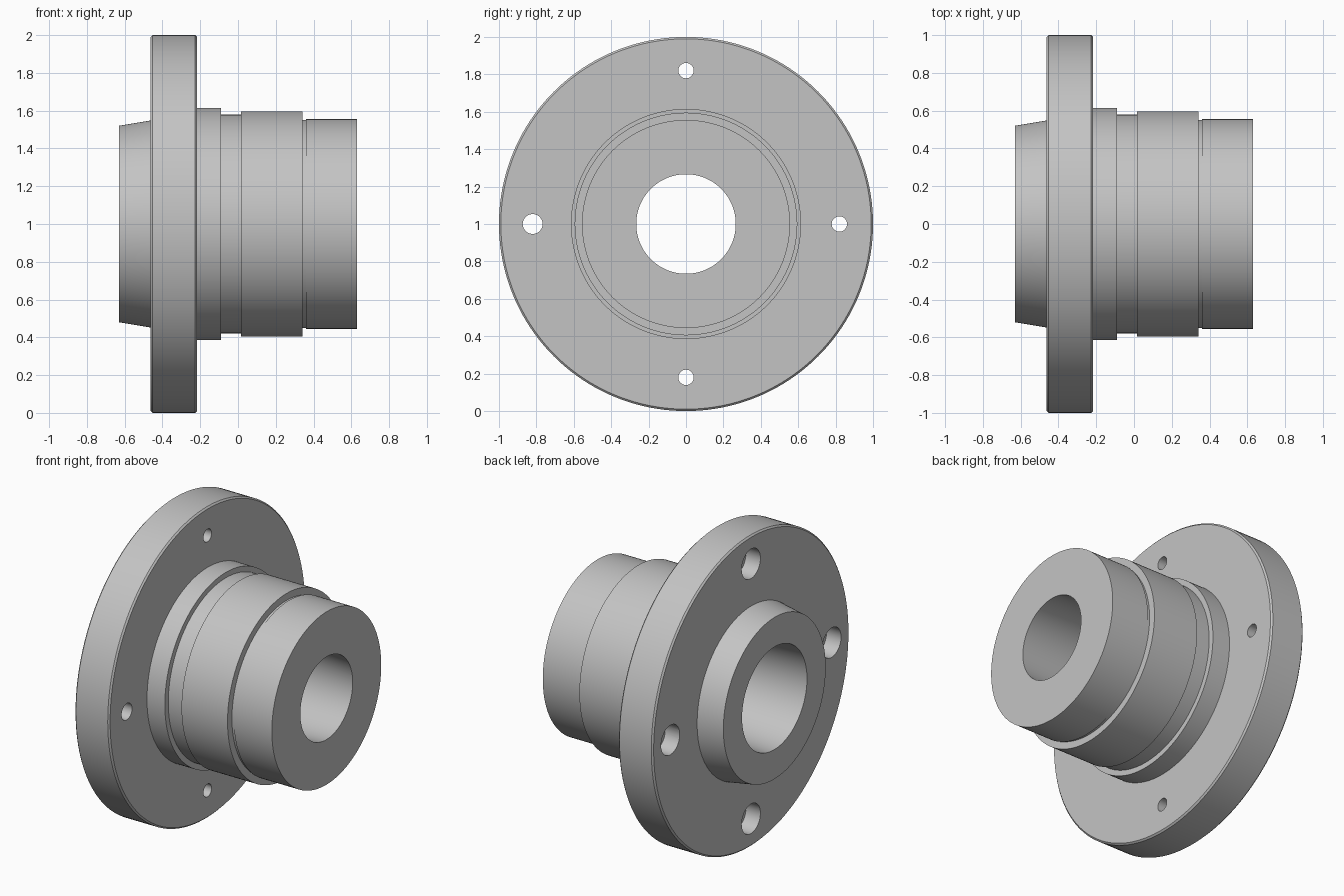
import bpy, bmesh, math
from mathutils import Matrix

cube = bpy.data.objects.get("Cube")
if cube:
    bpy.data.objects.remove(cube, do_unlink=True)

steel = bpy.data.materials.new("grey steel")
steel.use_nodes = True
colour = (0.55, 0.55, 0.55, 1)
steel.diffuse_color = colour
steel.node_tree.nodes["Principled BSDF"].inputs["Base Color"].default_value = colour


def lathe(name, profile, segments, centre, closed):
    """Turn an (x, radius) profile around the x axis; cap the ends unless it is a closed loop."""
    bm = bmesh.new()
    rings = []
    for x, r in profile:
        angles = [2 * math.pi * i / segments for i in range(segments)]
        rings.append([bm.verts.new((x, r * math.cos(a), r * math.sin(a))) for a in angles])
    pairs = list(zip(rings, rings[1:]))
    if closed:
        pairs.append((rings[-1], rings[0]))
    else:
        bm.faces.new(rings[0])
        bm.faces.new(rings[-1])
    for a, b in pairs:
        for i in range(segments):
            j = (i + 1) % segments
            bm.faces.new((a[i], a[j], b[j], b[i]))
    bmesh.ops.recalc_face_normals(bm, faces=bm.faces)
    bm.transform(Matrix.Translation(centre))
    mesh = bpy.data.meshes.new(name)
    bm.to_mesh(mesh)
    bm.free()
    mesh.materials.append(steel)
    obj = bpy.data.objects.new(name, mesh)
    bpy.context.collection.objects.link(obj)
    return obj


# Stepped hub with flange and tapered bore
hub_profile = [
    (-0.63, 0.33), (-0.63, 0.52), (-0.463, 0.548),
    (-0.463, 0.99), (-0.453, 1.0), (-0.227, 1.0), (-0.217, 0.99),
    (-0.217, 0.615), (-0.09, 0.615), (-0.09, 0.58),
    (0.015, 0.58), (0.015, 0.595), (0.342, 0.595), (0.342, 0.55),
    (0.36, 0.55), (0.36, 0.556), (0.63, 0.556), (0.63, 0.266),
]
hub = lathe("flanged_hub", hub_profile, 160, (0, 0, 1), True)

# Counterbored bolt holes; the front one is wider
for k in range(4):
    angle = k * math.pi / 2
    r = 0.053 if k == 2 else 0.041
    hole = [(-0.5, 0.095), (-0.36, 0.095), (-0.36, r), (-0.15, r)]
    centre = (0, 0.82 * math.cos(angle), 1 + 0.82 * math.sin(angle))
    cutter = lathe("bolt_hole_cutter", hole, 40, centre, False)
    cutter.hide_render = True
    cut = hub.modifiers.new("bolt_hole", 'BOOLEAN')
    cut.operation = 'DIFFERENCE'
    cut.solver = 'EXACT'
    cut.object = cutter
    bpy.ops.object.select_all(action='DESELECT')
    hub.select_set(True)
    bpy.context.view_layer.objects.active = hub
    bpy.ops.object.modifier_apply(modifier=cut.name)
    bpy.data.objects.remove(cutter, do_unlink=True)

bpy.ops.object.shade_smooth_by_angle(angle=math.radians(25))
